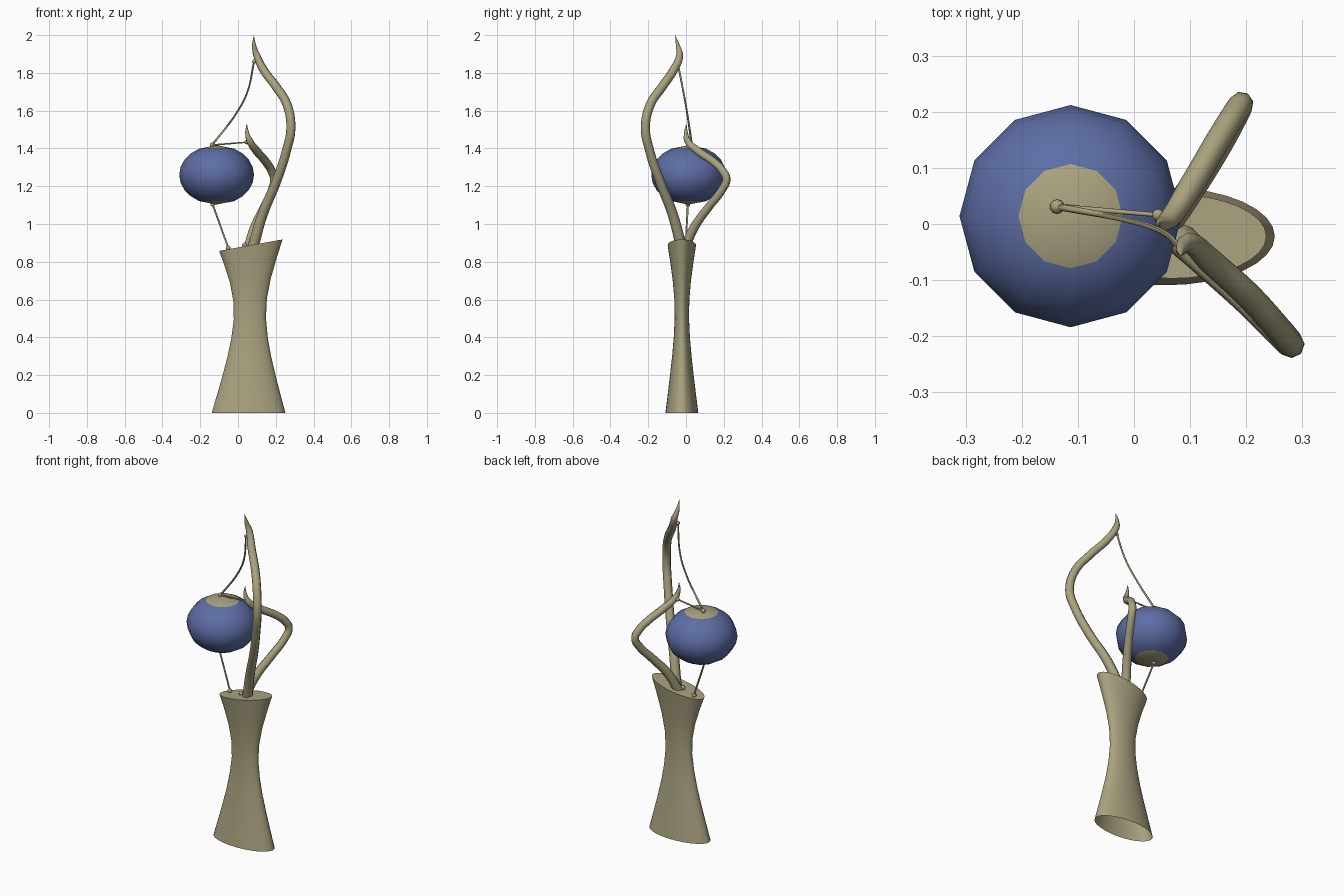
import bpy, bmesh, math

if "Cube" in bpy.data.objects:
    bpy.data.objects.remove(bpy.data.objects["Cube"])


def material(name, rgb):
    m = bpy.data.materials.new(name)
    m.diffuse_color = (*rgb, 1)
    m.use_nodes = True
    m.node_tree.nodes["Principled BSDF"].inputs["Base Color"].default_value = m.diffuse_color
    return m


TAN = material("tan", (0.40, 0.365, 0.215))
BLUE = material("blue", (0.11, 0.155, 0.38))


def finish(ob, mats, angle=40):
    for m in mats:
        ob.data.materials.append(m)
    bpy.ops.object.select_all(action='DESELECT')
    ob.select_set(True)
    bpy.context.view_layer.objects.active = ob
    if ob.type == 'CURVE':
        bpy.ops.object.convert(target='MESH')
    bpy.ops.object.shade_smooth_by_angle(angle=math.radians(angle))


def add_object(name, data):
    ob = bpy.data.objects.new(name, data)
    bpy.context.collection.objects.link(ob)
    return ob


def loft(bm, rings):
    """Skin a list of vertex rings, return the side faces per band."""
    n = len(rings[0])
    return [[bm.faces.new((a[i], a[(i + 1) % n], b[(i + 1) % n], b[i])) for i in range(n)]
            for a, b in zip(rings, rings[1:])]


def ring(bm, cx, cy, z, rx, ry, n, slope=0):
    pts = []
    for i in range(n):
        a = 2 * math.pi * i / n
        dx = rx * math.cos(a)
        pts.append(bm.verts.new((cx + dx, cy + ry * math.sin(a), z + slope * dx)))
    return pts


def tube(name, points, res=6, sides=2):
    """Tapered tube; points are (x, y, z, radius)."""
    cu = bpy.data.curves.new(name, 'CURVE')
    cu.dimensions = '3D'
    cu.bevel_depth = 1.0
    cu.bevel_resolution = sides
    cu.resolution_u = res
    cu.use_fill_caps = True
    sp = cu.splines.new('BEZIER')
    sp.bezier_points.add(len(points) - 1)
    for bp, (x, y, z, r) in zip(sp.bezier_points, points):
        bp.co = (x, y, z)
        bp.radius = r
        bp.handle_left_type = bp.handle_right_type = 'AUTO'
    finish(add_object(name, cu), [TAN], 60)


def bead(name, loc, r):
    bm = bmesh.new()
    bmesh.ops.create_uvsphere(bm, u_segments=10, v_segments=6, radius=r)
    me = bpy.data.meshes.new(name)
    bm.to_mesh(me)
    bm.free()
    ob = add_object(name, me)
    ob.location = loc
    finish(ob, [TAN], 60)


# Waisted oval pedestal with a slanted top, open underneath
bm = bmesh.new()
profile = [(0, 0.195), (0.1, 0.167), (0.2, 0.14), (0.3, 0.115), (0.4, 0.096), (0.5, 0.085),
           (0.6, 0.089), (0.7, 0.108), (0.8, 0.138), (0.888, 0.168)]
rings = [ring(bm, 0.056 + 0.012 * z / 0.888, -0.022, z, r, r * 0.447, 32,
              0.18 * max(0, (z - 0.4) / 0.488)) for z, r in profile]
loft(bm, rings)
bm.faces.new(rings[-1])
me = bpy.data.meshes.new("pedestal")
bm.to_mesh(me)
bm.free()
finish(add_object("pedestal", me), [TAN])

# Twelve-sided lantern: squashed globe with coloured end caps
bm = bmesh.new()
LX, LY, LZ, LR, LH = -0.113, 0.014, 1.26, 0.198, 0.157
angles = [152 - 15.5 * i for i in range(9)]
rings = []
for d in angles:
    a = math.radians(d)
    r = LR * math.sin(a)
    rings.append(ring(bm, LX, LY, LZ + LH * math.cos(a), r, r, 12))
loft(bm, rings)
for end, sign in ((rings[0], -1), (rings[-1], 1)):
    pole = bm.verts.new((LX, LY, LZ + sign * LH))
    for i in range(12):
        f = bm.faces.new((end[i], end[(i + 1) % 12], pole))
        f.material_index = 1
bmesh.ops.recalc_face_normals(bm, faces=bm.faces)
me = bpy.data.meshes.new("lantern")
bm.to_mesh(me)
bm.free()
finish(add_object("lantern", me), [BLUE, TAN])

# Two curling horns rising out of the pedestal
tube("tall_horn", [
    (0.075, -0.02, 0.86, 0.029), (0.13, -0.07, 1.05, 0.027), (0.205, -0.14, 1.23, 0.025),
    (0.257, -0.193, 1.39, 0.024), (0.28, -0.215, 1.51, 0.024), (0.26, -0.19, 1.63, 0.024),
    (0.203, -0.127, 1.725, 0.024), (0.136, -0.066, 1.815, 0.023), (0.10, -0.034, 1.89, 0.019),
    (0.085, -0.043, 1.945, 0.011), (0.084, -0.057, 1.997, 0.001)])
tube("short_horn", [
    (0.05, -0.012, 0.86, 0.026), (0.09, 0.045, 0.985, 0.025), (0.14, 0.12, 1.09, 0.023),
    (0.18, 0.19, 1.18, 0.022), (0.191, 0.214, 1.235, 0.022), (0.178, 0.195, 1.28, 0.022),
    (0.147, 0.145, 1.33, 0.022), (0.10, 0.065, 1.385, 0.022), (0.062, 0.008, 1.44, 0.018),
    (0.048, 0.0, 1.485, 0.01), (0.046, 0.002, 1.53, 0.001)])

# Cords holding the lantern
top_knot = (-0.137, 0.031, 1.418)
low_knot = (-0.134, 0.01, 1.103)
tube("upper_cord", [(*top_knot, 0.006), (0, 0.004, 1.60, 0.005), (0.05, -0.014, 1.70, 0.005),
                    (0.085, -0.045, 1.86, 0.005)], sides=1)
tube("side_cord", [(*top_knot, 0.005), (0.046, 0.016, 1.433, 0.004)], res=2, sides=1)
tube("lower_cord", [(*low_knot, 0.005), (-0.05, -0.003, 0.87, 0.005)], res=2, sides=1)

# Beads at the cord ends
for name, loc, r in (("top_knot", top_knot, 0.013), ("low_knot", low_knot, 0.012),
                     ("tall_horn_bead", (0.085, -0.045, 1.86), 0.011),
                     ("short_horn_bead", (0.043, 0.016, 1.433), 0.011),
                     ("pedestal_bead", (-0.052, -0.003, 0.873), 0.013),
                     ("horn_root_bead", (0.035, -0.02, 0.888), 0.014)):
    bead(name, loc, r)
